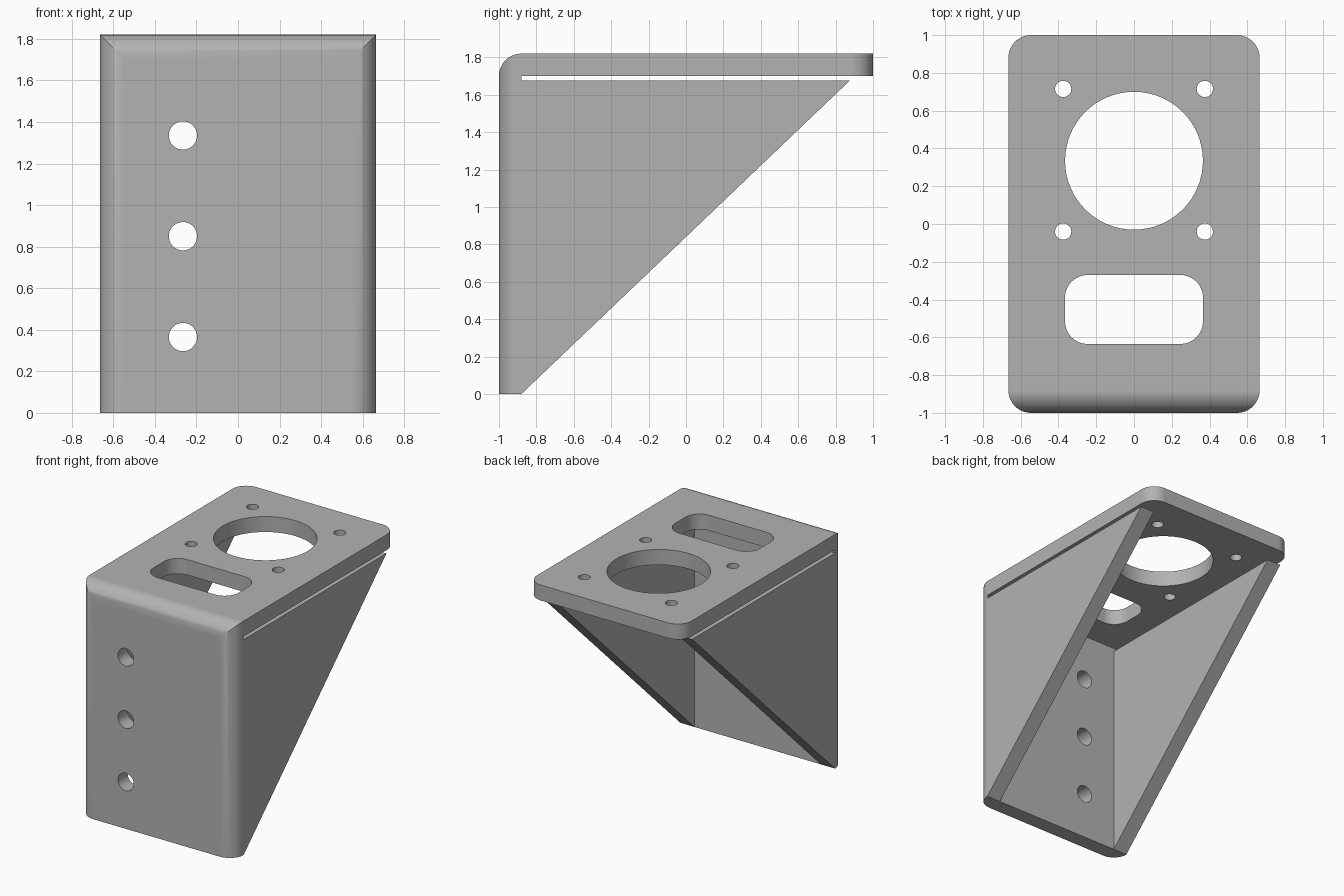
import bpy
import bmesh
from math import sin, cos, pi

cube = bpy.data.objects.get("Cube")
if cube:
    bpy.data.objects.remove(cube, do_unlink=True)

HALF_W, HEIGHT, WALL = 0.665, 1.82, 0.12
INNER_W = HALF_W - WALL
INNER_Y = -1 + WALL
UNDERSIDE = HEIGHT - WALL
SLOT_BOTTOM = 1.675

metal = bpy.data.materials.new("plain_grey")
metal.use_nodes = True
grey = (0.45, 0.45, 0.45, 1)
metal.diffuse_color = grey
metal.node_tree.nodes["Principled BSDF"].inputs["Base Color"].default_value = grey


def arc(cx, cy, r, start, end, steps=12):
    angles = [start + (end - start) * i / steps for i in range(steps + 1)]
    return [(cx + r * cos(a), cy + r * sin(a)) for a in angles]


def circle(cx, cy, r, sides=48):
    return arc(cx, cy, r, 0, 2 * pi, sides)[:-1]


def rounded_rect(x0, x1, y0, y1, r):
    corners = [(x1 - r, y1 - r), (x0 + r, y1 - r), (x0 + r, y0 + r), (x1 - r, y0 + r)]
    return [p for i, (cx, cy) in enumerate(corners)
            for p in arc(cx, cy, r, i * pi / 2, (i + 1) * pi / 2)]


def prism(name, outline, axis, lo, hi):
    """Extrude a flat outline along one axis."""
    place = {"X": lambda a, b, t: (t, a, b),
             "Y": lambda a, b, t: (a, t, b),
             "Z": lambda a, b, t: (a, b, t)}[axis]
    bm = bmesh.new()
    rings = [[bm.verts.new(place(a, b, t)) for a, b in outline] for t in (lo, hi)]
    bm.faces.new(rings[0])
    bm.faces.new(rings[1])
    n = len(outline)
    for i in range(n):
        j = (i + 1) % n
        bm.faces.new((rings[0][i], rings[0][j], rings[1][j], rings[1][i]))
    bmesh.ops.recalc_face_normals(bm, faces=bm.faces)
    mesh = bpy.data.meshes.new(name)
    bm.to_mesh(mesh)
    bm.free()
    mesh.materials.append(metal)
    obj = bpy.data.objects.new(name, mesh)
    bpy.context.collection.objects.link(obj)
    return obj


def combine(target, cutter, operation="DIFFERENCE"):
    """Apply a boolean and discard the cutter."""
    mod = target.modifiers.new("cut", "BOOLEAN")
    mod.operation, mod.object, mod.solver = operation, cutter, "EXACT"
    bpy.context.view_layer.update()
    graph = bpy.context.evaluated_depsgraph_get()
    mesh = bpy.data.meshes.new_from_object(target.evaluated_get(graph))
    target.modifiers.clear()
    target.data = mesh
    bpy.data.objects.remove(cutter, do_unlink=True)


# Block with rounded vertical corners
bracket = prism("bracket", rounded_rect(-HALF_W, HALF_W, -1, 1, WALL), "Z", 0, 2)

# Side outline: rounded front top edge and sloping gussets
side = arc(INNER_Y, UNDERSIDE, WALL, pi / 2, pi)
side += [(-1.1, UNDERSIDE), (-1.1, -0.1), (INNER_Y - 0.105, -0.1)]
side = [p for p in side if p[1] >= 0] + [(-1.1, 0), (INNER_Y, 0),
        (0.875, SLOT_BOTTOM), (0.891, 1.69), (1.1, 1.69), (1.1, HEIGHT)]
combine(bracket, prism("side_outline", side, "X", -1, 1), "INTERSECT")

# Hollow inside, with the relief slots under the top plate
cavity = [(-INNER_W, -1), (INNER_W, -1), (INNER_W, SLOT_BOTTOM), (1, SLOT_BOTTOM),
          (1, UNDERSIDE), (-1, UNDERSIDE), (-1, SLOT_BOTTOM), (-INNER_W, SLOT_BOTTOM)]
combine(bracket, prism("cavity", cavity, "Y", INNER_Y, 2))

# Mounting holes in the front plate
for z in (0.365, 0.85, 1.335):
    combine(bracket, prism("front_hole", circle(-0.265, z, 0.068), "Y", -1.2, -0.7))

# Openings in the top plate
openings = [circle(0, 0.335, 0.365, 64), rounded_rect(-0.365, 0.365, -0.635, -0.27, 0.12)]
openings += [circle(x, y, 0.043, 32) for x in (-0.375, 0.375) for y in (-0.04, 0.715)]
for outline in openings:
    combine(bracket, prism("top_opening", outline, "Z", 1.5, 2.1))

# Smooth the rounds and keep the edges crisp
bpy.ops.object.select_all(action="DESELECT")
bracket.select_set(True)
bpy.context.view_layer.objects.active = bracket
bpy.ops.object.shade_smooth_by_angle(angle=pi / 6)
weighted = bracket.modifiers.new("even_shading", "WEIGHTED_NORMAL")
weighted.keep_sharp = True
